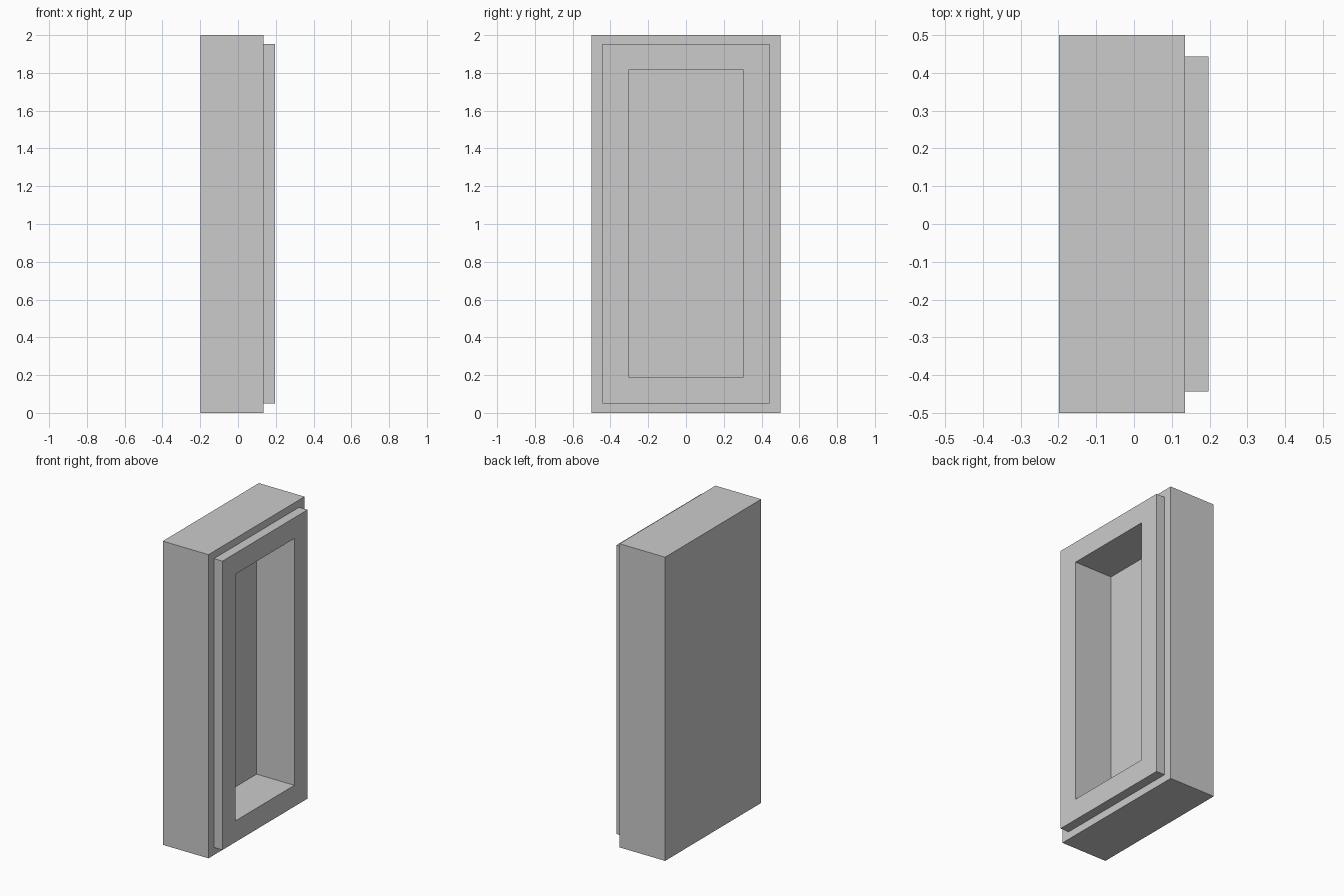
import bpy, bmesh

if "Cube" in bpy.data.objects:
    bpy.data.objects.remove(bpy.data.objects["Cube"])

# Rectangular sections along x: (x, half width in y, bottom z, top z)
sections = [
    (-0.198, 0.50, 0.0, 2.0),      # plain back of the body
    (0.135, 0.50, 0.0, 2.0),       # front of the body
    (0.135, 0.443, 0.05, 1.952),   # foot of the raised frame
    (0.197, 0.443, 0.05, 1.952),   # face of the raised frame
    (0.197, 0.305, 0.19, 1.815),   # mouth of the recess
    (-0.078, 0.305, 0.19, 1.815),  # floor of the recess
]

bm = bmesh.new()
loops = [[bm.verts.new((x, y, z)) for y, z in ((-w, lo), (w, lo), (w, hi), (-w, hi))]
         for x, w, lo, hi in sections]

# Join neighbouring sections, then cap the back and the recess floor
for a, b in zip(loops, loops[1:]):
    for i in range(4):
        j = (i + 1) % 4
        bm.faces.new((a[i], a[j], b[j], b[i]))
bm.faces.new(loops[0])
bm.faces.new(loops[-1])
bmesh.ops.recalc_face_normals(bm, faces=bm.faces)

mesh = bpy.data.meshes.new("recessed_panel")
bm.to_mesh(mesh)
bm.free()
bpy.context.collection.objects.link(bpy.data.objects.new("recessed_panel", mesh))
